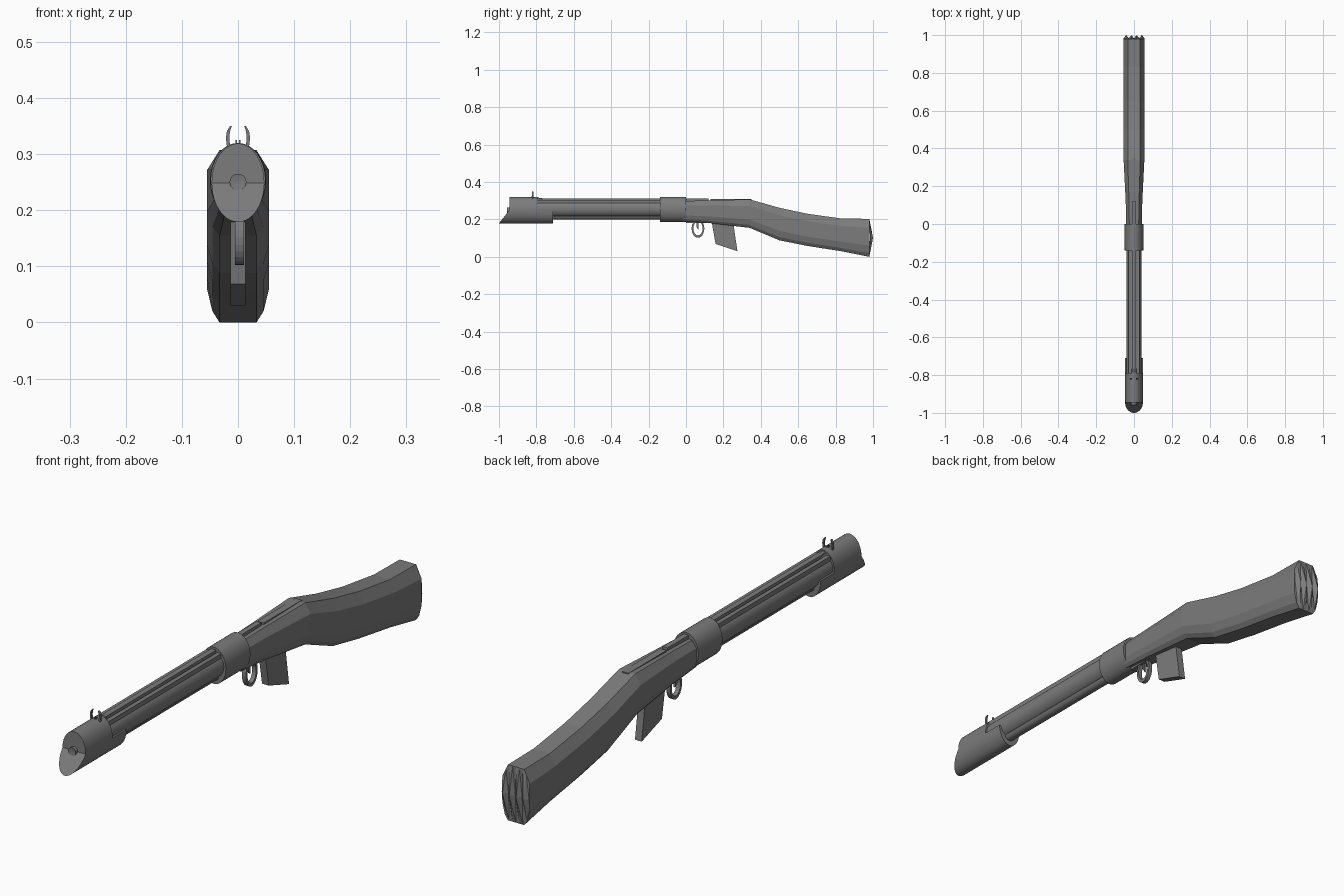
import bpy, bmesh
from math import sin, cos, pi

if "Cube" in bpy.data.objects:
    bpy.data.objects.remove(bpy.data.objects["Cube"])

dark = bpy.data.materials.new("dark_grey")
dark.diffuse_color = (.2, .2, .2, 1)
dark.use_nodes = True
dark.node_tree.nodes["Principled BSDF"].inputs["Base Color"].default_value = dark.diffuse_color


def make(name, verts, faces, smooth=False):
    me = bpy.data.meshes.new(name)
    me.from_pydata(verts, [], faces)
    bm = bmesh.new()
    bm.from_mesh(me)
    bmesh.ops.recalc_face_normals(bm, faces=bm.faces)
    bm.to_mesh(me)
    bm.free()
    me.materials.append(dark)
    ob = bpy.data.objects.new(name, me)
    bpy.context.collection.objects.link(ob)
    if smooth:
        bpy.context.view_layer.objects.active = ob
        ob.select_set(True)
        bpy.ops.object.shade_smooth_by_angle(angle=0.6)
        ob.select_set(False)
    return ob


def loft(name, rings, smooth=False):
    """Skin a list of equal-length rings and cap both ends."""
    n = len(rings[0])
    verts = [v for r in rings for v in r]
    faces = [(k*n + i, k*n + (i+1) % n, (k+1)*n + (i+1) % n, (k+1)*n + i)
             for k in range(len(rings)-1) for i in range(n)]
    faces += [tuple(range(n)), tuple(range((len(rings)-1)*n, len(rings)*n))]
    return make(name, verts, faces, smooth)


def oval(y, zc, rx, rz, n=24):
    return [(rx*cos(2*pi*i/n), y, zc + rz*sin(2*pi*i/n)) for i in range(n)]


def box(name, x, y0, y1, z0, z1, cx=0):
    return loft(name, [[(cx-x, y, z0), (cx+x, y, z0), (cx+x, y, z1), (cx-x, y, z1)]
                       for y in (y0, y1)])


# Stock: chamfered sections (y, bottom, top, half width)
def stock_ring(y, zb, zt, w):
    h = zt - zb
    half = [(w*.6, zb), (w*.83, zb + .1*h), (w, zb + .29*h),
            (w, zt - .23*h), (w*.6, zt)]
    return [(x, y, z) for x, z in half] + [(-x, y, z) for x, z in half[::-1]]


loft("stock", [stock_ring(*s) for s in (
    (-.02, .192, .298, .041), (.12, .181, .302, .044), (.34, .155, .307, .055),
    (.5, .088, .262, .055), (.65, .058, .23, .055), (.83, .03, .205, .055),
    (.98, .0, .203, .055))])

# Butt plate: four vertical pointed ridges
verts, faces = [], []
for i in range(9):
    x = -.055 + .01375*i
    edge = max(0, (abs(x) - .033) / .022)
    verts += [(x, .98, .058*edge), (x, 1.0 if i % 2 else .984, .102),
              (x, .98, .203 - .046*edge)]
for i in range(8):
    a = 3*i
    faces += [(a, a+3, a+4), (a, a+4, a+1), (a+1, a+4, a+5), (a+1, a+5, a+2)]
make("butt_ridges", verts, faces)

# Handguard, lower rod and top rails
loft("handguard", [oval(y, .257, .041, .045) for y in (-.93, .0)], True)
loft("lower_rod", [oval(y, .215, .02, .016, 12) for y in (-.9, 0)], True)
for cx in (-.022, .022):
    box("side_rail", .008, -.79, .0, .285, .304, cx)
box("top_rail", .01, -.79, .12, .29, .312)
box("receiver_strip", .013, .13, .35, .29, .308)
box("trigger_plate", .014, 0, .13, .181, .2)

# Collar around the receiver
loft("collar", [oval(y, .253, rx, rz, 32) for y, rx, rz in (
    (-.14, .049, .067), (0, .05, .067))], True)

# Muzzle shroud: slanted oval front, lower half reaching further back
N = 40
front = oval(-.945, .249, .047, .07, N)
front = [(x, y - .055*max(0, (.249 - z)/.07), z) for x, y, z in front]
back = [(x, -.71 if i > N//2 or i == 0 else -.79, z)
        for i, (x, y, z) in enumerate(front)]
verts = front + back + [(0, -.945, .249)]
faces = [(i, (i+1) % N, N + (i+1) % N, N + i) for i in range(N)]
faces += [(i, (i+1) % N, 2*N) for i in range(N)]
upper = list(range(N, N + N//2 + 1))
# Rear closing walls of the shroud
k = len(verts)
verts += [(front[0][0], -.79, .249), (front[N//2][0], -.79, .249),
          (front[N//2][0], -.71, .249)]
faces += [tuple([k] + upper[1:-1] + [k+1]), (N, k, k+1, k+2),
          tuple([k+2] + list(range(N + N//2 + 1, 2*N)) + [N])]
faces[N//2 - 1] = (N//2 - 1, N//2, k+1, N + N//2 - 1)
faces[N//2] = (N//2, N//2 + 1, N + N//2 + 1, k+2, k+1)
faces[0] = (0, 1, N+1, k)
faces[N-1] = (N-1, 0, k, N, 2*N-1)
make("muzzle_shroud", verts, faces, True)
loft("shroud_ramp", [oval(-.8, .285, .02, .033, 16), oval(-.75, .285, .012, .025, 16)])

# Muzzle tip: short tube with a shallow bore
loft("muzzle_tip", [oval(y, .25, r, r, 20) for y, r in (
    (-.93, .015), (-.957, .015), (-.955, .004))], True)

# Front sight: pair of curved prongs, plus a small notch base
for s in (-1, 1):
    rings = []
    for x, z, t in ((.014, .305, .003), (.0175, .318, .003), (.0185, .33, .003),
                    (.017, .341, .0028), (.0125, .35, .0015)):
        rings.append([(s*(x-t), -.824, z), (s*(x+t), -.824, z),
                      (s*(x+t), -.816, z), (s*(x-t), -.816, z)])
    loft("sight_prong", rings)
    box("sight_notch", .0012, -.825, -.815, .31, .325, s*.003)

# Trigger guard loop and trigger
verts, n = [], 24
for i in range(n):
    a = 2*pi*i/n
    for r, x in ((1, -.008), (1, .008), (.74, .008), (.74, -.008)):
        verts.append((x + .003, .064 + .034*r*cos(a), .151 + .049*r*sin(a)))
faces = [(4*i + j, 4*i + (j+1) % 4, 4*((i+1) % n) + (j+1) % 4, 4*((i+1) % n) + j)
         for i in range(n) for j in range(4)]
make("trigger_guard", verts, faces)
loft("trigger", [[(x, y, z) for x, z in ((-.004, zb), (.004, zb), (.004, .2), (-.004, .2))]
                 for y, zb in ((.055, .16), (.066, .145))])

# Magazine: raked block
loft("magazine", [[(x, y, z) for y, z in ((.135, .2), (.25, .2), (.275, .03), (.158, .069))]
                  for x in (-.0135, .0135)])
